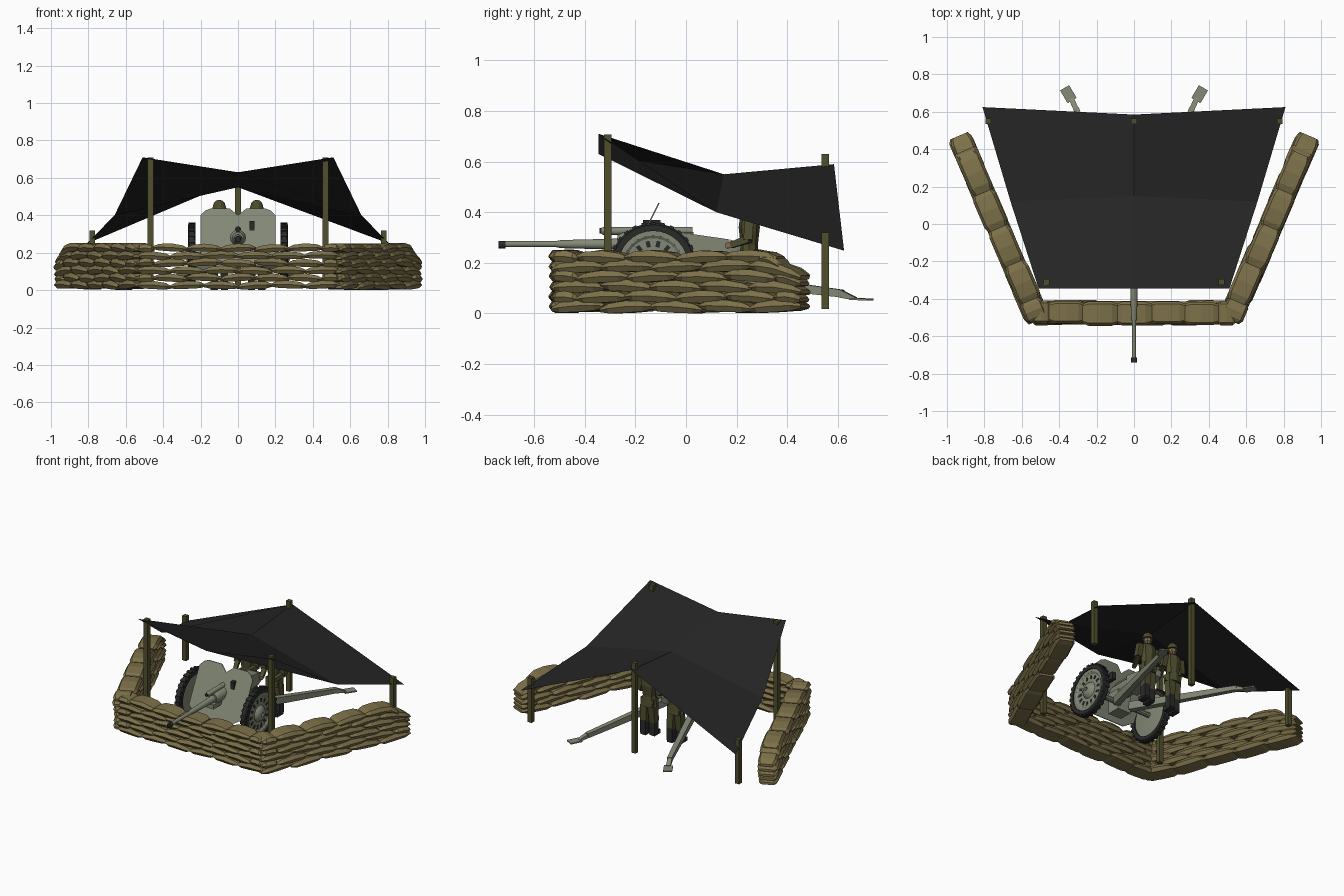
import bpy, bmesh, math, random
from mathutils import Vector, Matrix

if "Cube" in bpy.data.objects:
    bpy.data.objects.remove(bpy.data.objects["Cube"])
random.seed(4)

def mat(name, c):
    m = bpy.data.materials.new(name)
    m.diffuse_color = (*c, 1)
    m.use_nodes = True
    m.node_tree.nodes["Principled BSDF"].inputs["Base Color"].default_value = m.diffuse_color
    return m

SAND = mat("sandbag_tan", (0.205, 0.165, 0.068))
TARP = mat("tarp_black", (0.018, 0.018, 0.018))
WOOD = mat("post_olive", (0.08, 0.077, 0.027))
GREY = mat("gun_grey_green", (0.225, 0.245, 0.18))
DARK = mat("tyre_dark", (0.022, 0.024, 0.022))
CLOTH = mat("uniform_olive", (0.075, 0.073, 0.028))
SKIN = mat("face_tan", (0.22, 0.15, 0.085))

def finish(name, bm, m, smooth=False):
    bmesh.ops.recalc_face_normals(bm, faces=bm.faces)
    me = bpy.data.meshes.new(name)
    bm.to_mesh(me)
    bm.free()
    me.materials.append(m)
    ob = bpy.data.objects.new(name, me)
    bpy.context.collection.objects.link(ob)
    if smooth:
        bpy.ops.object.select_all(action='DESELECT')
        ob.select_set(True)
        bpy.context.view_layer.objects.active = ob
        bpy.ops.object.shade_smooth_by_angle(angle=math.radians(35))
    return ob

def skin_rings(bm, rings, closed=False):
    """Bridge successive vertex rings; cap the ends or close into a loop."""
    rs = [[bm.verts.new(p) for p in r] for r in rings]
    n = len(rs[0])
    for a, b in zip(rs, rs[1:] + ([rs[0]] if closed else [])):
        for i in range(n):
            bm.faces.new((a[i], a[(i + 1) % n], b[(i + 1) % n], b[i]))
    if not closed:
        bm.faces.new(rs[0][::-1])
        bm.faces.new(rs[-1])

def add_beam(bm, p, q, w, h, w2=None, h2=None):
    """Box along p-q with width w, height h, optional taper."""
    p, q = Vector(p), Vector(q)
    d = (q - p).normalized()
    ref = Vector((0, 0, 1)) if abs(d.z) < 0.95 else Vector((0, 1, 0))
    s = d.cross(ref).normalized()
    u = s.cross(d)
    ring = lambda c, a, b: [c + s * i * a / 2 + u * j * b / 2 for i, j in ((-1, -1), (1, -1), (1, 1), (-1, 1))]
    skin_rings(bm, [ring(p, w, h), ring(q, w2 or w, h2 or h)])

def beams(name, m, items):
    bm = bmesh.new()
    for it in items:
        add_beam(bm, *it)
    return finish(name, bm, m)

def lathe(name, m, prof, origin, axis, n=16, closed=False, smooth=True):
    """Revolve (radius, distance) points around an axis."""
    M = Matrix.Translation(origin) @ Vector(axis).to_track_quat('Z', 'Y').to_matrix().to_4x4()
    rings = [[M @ Vector((r * math.cos(2 * math.pi * i / n), r * math.sin(2 * math.pi * i / n), t))
              for i in range(n)] for r, t in prof]
    bm = bmesh.new()
    skin_rings(bm, rings, closed)
    return finish(name, bm, m, smooth)

# sandbag walls: staggered rows of flattened six-sided pillows
def add_bag(bm, c, d, L, w, h, tilt, droop):
    d = Vector((d[0], d[1], tilt)).normalized()
    s = d.cross(Vector((0, 0, 1))).normalized()
    u = s.cross(d)
    rings = []
    for t, kw, kh, dz in ((-0.5, .8, .35, -.004), (-0.33, 1, .9, 0), (0, 1, 1.1, .003), (0.33, 1, .9, 0), (0.5, .8, .35, -.004)):
        o = c + d * t * L + u * dz + Vector((0, 0, -droop * max(0, t + .2)))
        rings.append([o + s * a * w * kw + u * b * h * kh
                      for a, b in ((-1, 0), (-.78, -.95), (.78, -.95), (1, 0), (.78, .95), (-.78, .95))])
    for r in rings:
        for p in r:
            p.z = max(p.z, 0.0)
    skin_rings(bm, rings)

def wall(name, a, b, count, hh):
    bm = bmesh.new()
    a, b = Vector((*a, 0)), Vector((*b, 0))
    d = (b - a).normalized()
    total = (b - a).length
    L = total / count
    for row in range(6):
        z = 0.026 + row * 0.0395
        off = (row % 2) * 0.5
        marks = [i + off for i in range(count + (0 if off == 0 else -1) + 1)]
        marks = ([0.0] if off else []) + marks + ([float(count)] if off else [])
        marks = sorted(set(min(max(k, 0), count) for k in marks))
        for k0, k1 in zip(marks, marks[1:]):
            if k1 - k0 < .3:
                continue
            mid = (k0 + k1) / 2
            last = name != "front_sandbag_wall" and k1 > count - .1
            if last and row == 5:
                mid -= .35
            droop = .012 * row if last else 0
            side = Vector((d.y, -d.x, 0)) * random.uniform(-.005, .005)
            c = a + d * mid * L + side + Vector((0, 0, z + random.uniform(-.003, .003)))
            add_bag(bm, c, d, (k1 - k0) * L * 1.06, random.uniform(.059, .065), hh,
                    random.uniform(-.07, .07), droop)
    finish(name, bm, SAND)

wall("front_sandbag_wall", (-0.54, -0.475), (0.54, -0.475), 6, .0205)
wall("right_sandbag_wall", (0.515, -0.51), (0.935, 0.465), 5, .023)
wall("left_sandbag_wall", (-0.515, -0.51), (-0.935, 0.465), 5, .023)

# tarp: sagging 3 x 3 sheet
bm = bmesh.new()
rows = [(.51, -.345, .71, -.345, .63), (.66, .12, .40, .15, .55), (.81, .625, .248, .585, .59)]
g = [[bm.verts.new(p) for p in ((-x, y, z), (0, ym, zm), (x, y, z))] for x, y, z, ym, zm in rows]
for j in range(2):
    for i in range(2):
        bm.faces.new((g[j][i], g[j][i + 1], g[j + 1][i + 1], g[j + 1][i]))
finish("tarp", bm, TARP)

# tarp posts
for nm, x, y, z in (("front_right_post", .468, -.31, .708), ("front_left_post", -.468, -.31, .708),
                    ("rear_right_post", .78, .55, .32), ("rear_left_post", -.78, .55, .32),
                    ("rear_middle_post", 0, .55, .63)):
    beams(nm, WOOD, [((x, y, .018), (x, y, z), .03, .03)])

# gun barrel, muzzle and recoil gear
Y = (0, 1, 0)
lathe("barrel", GREY, [(.012, 0), (.012, .2), (.016, .22), (.021, .42), (.024, .45), (.024, .75)], (0, -.715, .274), Y)
lathe("muzzle", DARK, [(.009, .006), (.009, 0), (.015, 0), (.015, .028), (.012, .028)], (0, -.741, .272), Y)
lathe("cradle_sleeve", GREY, [(.03, 0), (.042, .02), (.042, .3)], (0, -.27, .28), Y)
lathe("recoil_cylinder", GREY, [(.012, 0), (.016, .01), (.016, .36)], (0, -.335, .326), Y, 12)
lathe("recoil_cap", DARK, [(.011, 0), (.011, .01)], (0, -.342, .326), Y, 12)
beams("breech_and_cradle", GREY, [((0, -.02, .265), (0, .17, .255), .09, .11, .08, .075),
                                  ((0, .17, .255), (0, .23, .245), .08, .075, .05, .04),
                                  ((0, -.3, .235), (0, .1, .235), .05, .03),
                                  ((0, -.14, .12), (0, -.14, .26), .1, .09)])
beams("gun_sight", DARK, [((.075, -.17, .345), (.075, -.1, .345), .026, .05),
                          ((-.07, -.1, .32), (-.07, .02, .32), .02, .02)])

# shield: leaning plate with a notched top
half = [(0, .4), (.045, .437), (.145, .437), (.175, .425), (.2, .4), (.2, .17), (.13, .13), (0, .13)]
outline = half + [(-x, z) for x, z in half[-2:0:-1]]
bm = bmesh.new()
skin_rings(bm, [[(x, -.11 + (z - .435) * .5 + o, z) for x, z in outline] for o in (0, .005)])
finish("shield", bm, GREY)

# wheels
CY, CZ, R = -.13, .188, .174
for sgn, side in ((1, "right"), (-1, "left")):
    o, ax = (sgn * .226, CY, CZ), (sgn, 0, 0)
    lathe(side + "_tyre", DARK, [(.138, 0), (.162, 0), (.169, .008), (.169, .032), (.162, .04), (.138, .04)], o, ax, 32, True)
    lathe(side + "_wheel_disc", GREY, [(.14, .01), (.14, .033), (.12, .033), (.11, .026), (.055, .026), (.045, .04),
                                       (.03, .05), (.012, .052), (.012, 0), (.1, .004)], o, ax, 24, True)
    bm, bh = bmesh.new(), bmesh.new()
    for i in range(28):
        a = 2 * math.pi * i / 28
        e = Vector((0, math.cos(a), math.sin(a)))
        t = Vector((0, -math.sin(a), math.cos(a)))
        c = Vector((sgn * .246, CY, CZ))
        rb = lambda x, r0, r1, w: [[c + Vector((x + dx, 0, 0)) + e * r + t * w * k for r, k in ((r0, -1), (r1, -1), (r1, 1), (r0, 1))]
                                   for dx in (-.018, .018)]
        skin_rings(bm, rb(0, .16, R, .009))
        if i % 2 == 0:
            pts = [[c + Vector((sgn * x, 0, 0)) + e * r + t * .008 * k for r, k in ((.075, -1), (.1, -1), (.1, 1), (.075, 1))]
                   for x in (.003, .008)]
            skin_rings(bh, pts)
    finish(side + "_tyre_tread", bm, DARK)
    finish(side + "_wheel_slots", bh, DARK)
lathe("axle", GREY, [(.018, 0), (.018, .48)], (-.24, CY, CZ), (1, 0, 0), 10)

# split trails with spade feet
for s, side in ((1, "right"), (-1, "left")):
    beams(side + "_trail", GREY, [
        ((s * .055, -.1, .17), (s * .31, .62, .078), .042, .055, .03, .03),
        ((s * .308, .61, .078), (s * .335, .67, .058), .028, .03, .028, .012),
        ((s * .331, .66, .057), (s * .371, .728, .055), .056, .008)])

# crew: two standing figures behind the shield
for s, side in ((1, "right"), (-1, "left")):
    x, y = s * .1, .25
    beams(side + "_crew_legs", CLOTH, [((x + k * .027, y + k * .01, .09), (x + k * .024, y, .25), .042, .045, .05, .055) for k in (-1, 1)])
    beams(side + "_crew_boots", DARK, [((x + k * .027, y + k * .01, .012), (x + k * .027, y + k * .01, .1), .04, .045) for k in (-1, 1)] +
          [((x + k * .027, y - .045 + k * .01, .014), (x + k * .027, y + .02 + k * .01, .014), .038, .026) for k in (-1, 1)])
    bm = bmesh.new()
    skin_rings(bm, [[(x + a * math.cos(i * math.pi / 4), y + b * math.sin(i * math.pi / 4), z) for i in range(8)]
                    for a, b, z in ((.058, .042, .2), (.046, .034, .27), (.06, .042, .34), (.056, .036, .385), (.02, .02, .4))])
    finish(side + "_crew_torso", bm, CLOTH)
    beams(side + "_crew_arms", CLOTH, [((x + k * .062, y, .38), (x + k * .075, y - .005, .29), .034, .036) for k in (-1, 1)] +
          [((x + k * .075, y, .295), (x + k * .045, y - .07, .27), .03, .03, .024, .024) for k in (-1, 1)])
    beams(side + "_crew_hands", SKIN, [((x + k * .045, y - .07, .27), (x + k * .038, y - .09, .268), .022, .022) for k in (-1, 1)])
    Z = (0, 0, 1)
    lathe(side + "_crew_head", SKIN, [(.016, 0), (.018, .015), (.026, .025), (.027, .06)], (x, y, .39), Z, 8, False, False)
    lathe(side + "_crew_helmet", CLOTH, [(.038, 0), (.034, .012), (.029, .03), (.016, .043), (.003, .046)], (x, y, .436), Z, 10, False, False)
